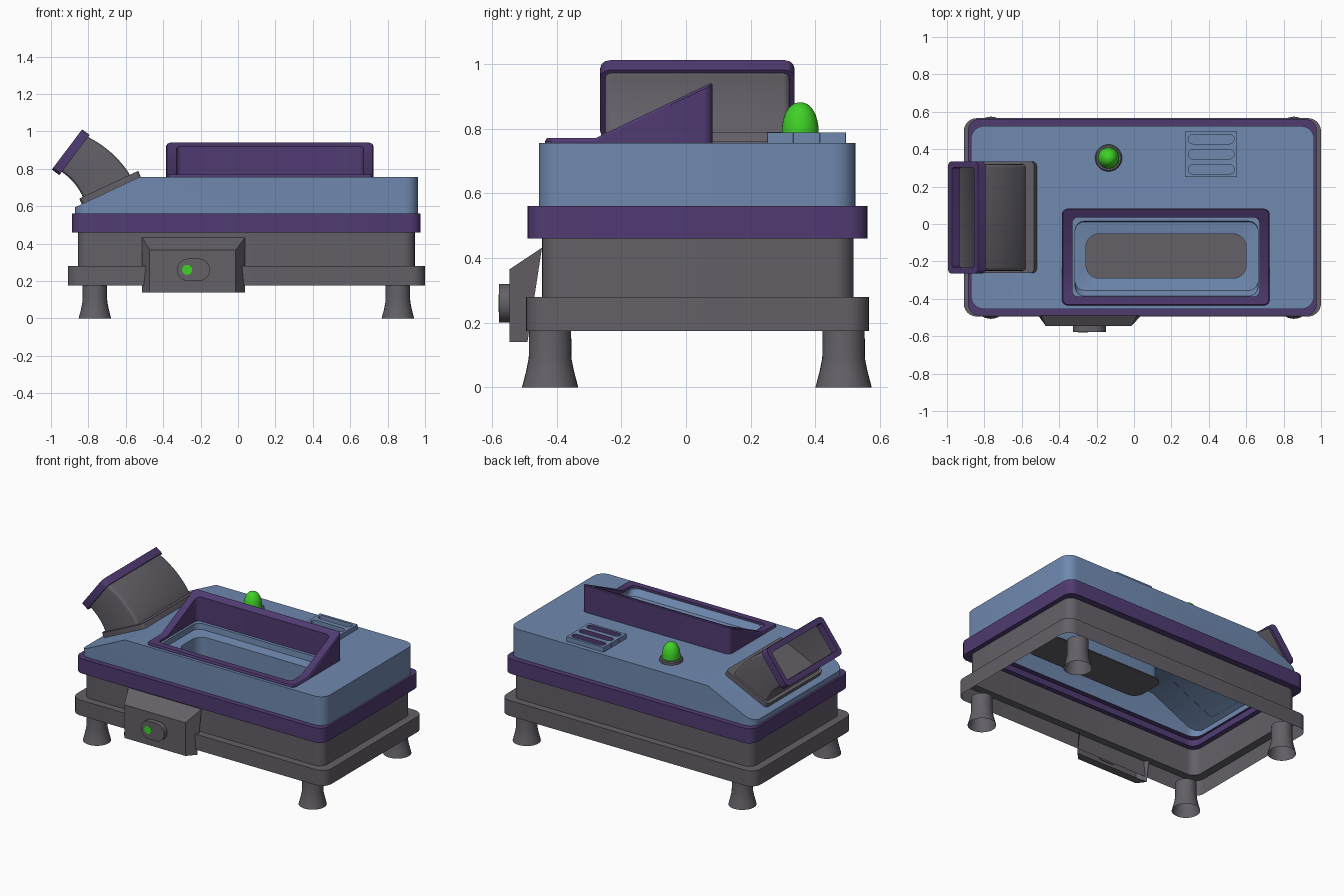
import bpy, bmesh, math
from mathutils import Vector

if "Cube" in bpy.data.objects:
    bpy.data.objects.remove(bpy.data.objects["Cube"])


def material(name, rgb):
    m = bpy.data.materials.new(name)
    m.diffuse_color = (*rgb, 1)
    m.use_nodes = True
    m.node_tree.nodes["Principled BSDF"].inputs["Base Color"].default_value = m.diffuse_color
    return m


BLUE = material("steel blue", (0.16, 0.25, 0.43))
GRAY = material("warm gray", (0.125, 0.115, 0.135))
PURPLE = material("deep purple", (0.08, 0.043, 0.167))
GREEN = material("bright green", (0.05, 0.64, 0.02))


def rect(x0, x1, y0, y1, r, z, n=6):
    """Rounded rectangle loop, counter-clockwise."""
    pts = []
    for k, (cx, cy) in enumerate([(x1 - r, y1 - r), (x0 + r, y1 - r), (x0 + r, y0 + r), (x1 - r, y0 + r)]):
        for i in range(n + 1):
            a = math.pi / 2 * (k + i / n)
            pts.append(Vector((cx + r * math.cos(a), cy + r * math.sin(a), z)))
    return pts


def circle(x, y, r, z, n=32):
    return [Vector((x + r * math.cos(2 * math.pi * i / n), y + r * math.sin(2 * math.pi * i / n), z)) for i in range(n)]


def front(loop):
    """Turn a flat loop so that it faces the front."""
    return [Vector((p.x, -p.z, p.y)) for p in loop]


def loft(name, loops, mats, cap0=False, cap1=False, seg_mats=None, edit=None):
    bm = bmesh.new()
    rings = [[bm.verts.new(p) for p in lp] for lp in loops]
    n = len(rings[0])
    for s, (a, b) in enumerate(zip(rings, rings[1:])):
        for i in range(n):
            f = bm.faces.new((a[i], a[(i + 1) % n], b[(i + 1) % n], b[i]))
            f.material_index = seg_mats[s] if seg_mats else 0
    if cap0:
        bm.faces.new(rings[0][::-1])
    if cap1:
        bm.faces.new(rings[-1])
    bmesh.ops.remove_doubles(bm, verts=bm.verts[:], dist=1e-5)
    if edit:
        edit(bm)
    me = bpy.data.meshes.new(name)
    bm.to_mesh(me)
    bm.free()
    for m in mats:
        me.materials.append(m)
    ob = bpy.data.objects.new(name, me)
    bpy.context.collection.objects.link(ob)
    bpy.ops.object.select_all(action='DESELECT')
    ob.select_set(True)
    bpy.context.view_layer.objects.active = ob
    bpy.ops.object.shade_smooth_by_angle(angle=math.radians(30))
    return ob


# Housing outlines (x0, x1, y0, y1, corner radius)
TRAY = (-0.91, 1.0, -0.495, 0.566, 0.07)
BODY = (-0.855, 0.945, -0.445, 0.517, 0.06)
BAND = (-0.887, 0.977, -0.49, 0.561, 0.06)
BAND_IN = (-0.82, 0.91, -0.41, 0.482, 0.05)
TOP = (-0.872, 0.963, -0.455, 0.524, 0.07)

# Open-bottomed housing shells
loft("base_tray", [rect(*TRAY, 0.175), rect(*TRAY, 0.28), rect(*BODY, 0.28)], [GRAY])
loft("lower_body", [rect(*BODY, 0.28), rect(*BODY, 0.46)], [GRAY])
loft("middle_band", [rect(*BAND_IN, 0.46), rect(*BAND, 0.46), rect(*BAND, 0.56), rect(*TOP, 0.56)], [PURPLE])


# Upper housing with a deep screen recess; the left end is sliced to a slope
def slope_cut(bm):
    co, nrm = Vector((-0.53, 0, 0.755)), Vector((-0.16, 0, 0.34)).normalized()
    res = bmesh.ops.bisect_plane(bm, geom=bm.verts[:] + bm.edges[:] + bm.faces[:], dist=1e-5,
                                 plane_co=co, plane_no=nrm)
    cut = [e for e in res["geom_cut"] if isinstance(e, bmesh.types.BMEdge)]
    gone = [v for v in bm.verts if v.co.x < -0.5 and (v.co - co).dot(nrm) > 1e-4]
    bmesh.ops.delete(bm, geom=gone, context='VERTS')
    for f in bmesh.ops.edgenet_fill(bm, edges=[e for e in cut if e.is_valid])["faces"]:
        f.normal_update()
        if f.normal.z < 0:
            f.normal_flip()


SCREEN = (-0.257, 0.60, -0.29, -0.053, 0.07)
loft("upper_housing", [rect(*TOP, 0.56), rect(*TOP, 0.755),
                       rect(-0.315, 0.663, -0.385, 0.015, 0.05, 0.755),
                       rect(-0.315, 0.663, -0.355, 0.012, 0.05, 0.715),
                       rect(*SCREEN, 0.705), rect(*SCREEN, 0.56)], [BLUE], edit=slope_cut)
loft("screen_panel", [rect(-0.27, 0.613, -0.303, -0.04, 0.07, 0.555),
                      rect(-0.27, 0.613, -0.303, -0.04, 0.07, 0.562)], [GRAY], True, True)


# Screen hood: flat front lip rising to a tall back wall
def raise_hood(bm):
    bmesh.ops.bisect_plane(bm, geom=bm.verts[:] + bm.edges[:] + bm.faces[:], dist=1e-5,
                           plane_co=(0, -0.28, 0), plane_no=(0, 1, 0))
    for v in bm.verts:
        if v.co.z > 0.757:
            v.co.z += max(0, v.co.y + 0.28) * 0.172 / 0.36


HOOD_OUT = (-0.385, 0.725, -0.435, 0.082)
HOOD_IN = (-0.33, 0.67, -0.388, 0.035)
loft("screen_hood", [rect(*HOOD_OUT, 0.03, 0.755), rect(*HOOD_OUT, 0.03, 0.762),
                     rect(-0.38, 0.72, -0.43, 0.077, 0.027, 0.77),
                     rect(*HOOD_IN, 0.03, 0.77), rect(*HOOD_IN, 0.03, 0.755)], [PURPLE], edit=raise_hood)

# Flared hollow feet
for side, x in (("left", -0.765), ("right", 0.855)):
    for end, y in (("front", -0.42), ("back", 0.487)):
        prof = [(0.087, 0), (0.074, 0.05), (0.066, 0.09), (0.065, 0.19)]
        loft(f"{end}_{side}_foot", [circle(x, y, r, z) for r, z in prof], [GRAY], False, True)

# Front control box, oval button and indicator light
back = front(rect(-0.512, 0.037, 0.14, 0.432, 0, 0.445))
for p in back:
    if p.z < 0.2:
        p.y = -0.49
loft("control_box", [back, front(rect(-0.472, -0.013, 0.14, 0.365, 0, 0.545))], [GRAY], False, True)
BUTTON = (-0.326, -0.15, 0.20, 0.32)
loft("oval_button", [front(rect(*BUTTON, 0.06, 0.54)), front(rect(*BUTTON, 0.06, 0.578))], [GRAY], False, True)
loft("indicator_light", [front(circle(-0.272, 0.26, 0.027, 0.576)),
                         front(circle(-0.272, 0.26, 0.027, 0.5795))], [GREEN], False, True)

# Curved side spout: sections swing about a pivot line
A0, A1 = math.radians(25.2), math.radians(53)


def section(r0, r1, y0, y1, rad, a, off=0.0):
    c, s = math.cos(a), math.sin(a)
    return [Vector((-1.119 + p.x * c - off * s, p.y, 0.529 + p.x * s + off * c))
            for p in rect(r0, r1, y0, y1, rad, 0, 3)]


tube = [section(0.313, 0.59, -0.25, 0.32, 0.02, A0, -0.04)]
for i in range(11):
    t = i / 10
    tube.append(section(0.313 - 0.003 * t, 0.59 - 0.045 * t, -0.25, 0.32, 0.02, A0 + (A1 - A0) * t))
tube.append(section(0.31, 0.545, -0.25, 0.32, 0.02, A1, 0.02))
loft("spout_tube", tube, [GRAY])
COLLAR = (0.292, 0.64, -0.263, 0.335, 0.025)
loft("spout_collar", [section(*COLLAR, A0, -0.048), section(*COLLAR, A0, -0.014)], [GRAY], False, True)
RIM = (0.288, 0.557, -0.265, 0.335, 0.03)
RIM_IN = (0.325, 0.52, -0.232, 0.302, 0.015)
loft("spout_rim", [section(*RIM_IN, A1, 0.012), section(*RIM, A1, 0.012), section(*RIM, A1, 0.062),
                   section(*RIM_IN, A1, 0.062), section(*RIM_IN, A1, 0.012)], [PURPLE])

# Green dome lamp on a gray collar
KX, KY = -0.136, 0.353
loft("lamp_collar", [circle(KX, KY, r, z) for r, z in ((0.072, 0.755), (0.072, 0.772), (0.066, 0.778))],
     [GRAY], False, True)
dome = [(0.057, 0.775), (0.057, 0.79)]
for i in range(1, 9):
    a = math.pi / 2 * i / 8
    dome.append((max(0.057 * math.cos(a) ** 0.9, 0.002), 0.79 + 0.091 * math.sin(a)))
loft("dome_lamp", [circle(KX, KY, r, z) for r, z in dome], [GREEN], False, True)


# Vent plate made of three slotted strips, slot walls dark on the side facing back
def slot_walls(bm):
    for f in bm.faces:
        f.normal_update()
        if f.material_index == 1 and f.normal.y < 0.1:
            f.material_index = 0


for i in range(3):
    y0 = 0.251 + 0.081 * i
    slot = (0.29, 0.536, y0 + 0.016, y0 + 0.065, 0.0245)
    loft(f"vent_strip_{i + 1}", [rect(0.272, 0.552, y0, y0 + 0.081, 0.002, 0.75),
                                 rect(0.272, 0.552, y0, y0 + 0.081, 0.002, 0.787),
                                 rect(*slot, 0.787), rect(*slot, 0.757)],
         [BLUE, PURPLE], False, True, [0, 0, 1], slot_walls)
